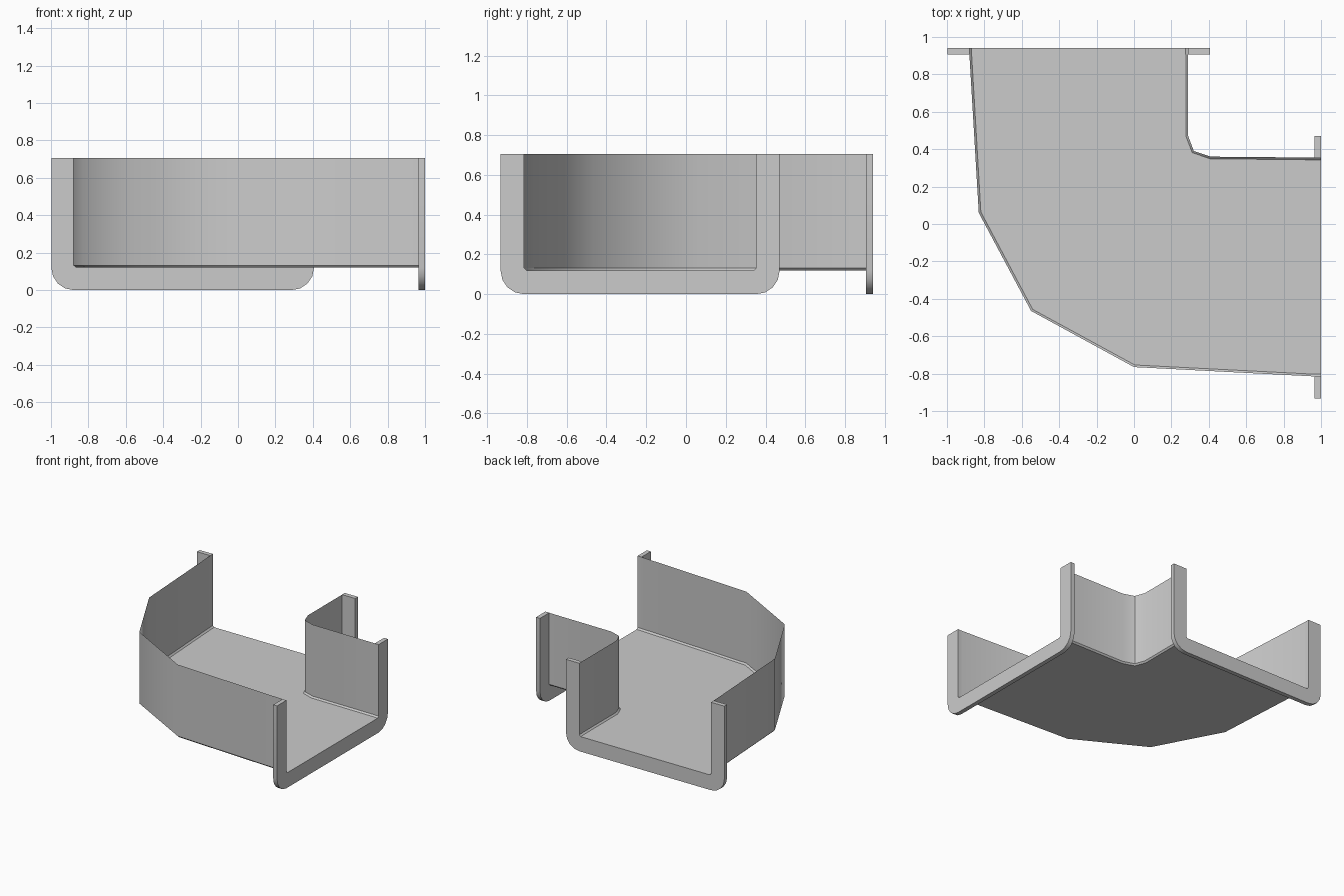
import bpy, bmesh, math

if "Cube" in bpy.data.objects:
    bpy.data.objects.remove(bpy.data.objects["Cube"])

TOP, FLOOR, LIP = 0.705, 0.12, 0.012


def make_object(name, bm):
    bmesh.ops.recalc_face_normals(bm, faces=bm.faces)
    mesh = bpy.data.meshes.new(name)
    bm.to_mesh(mesh)
    bm.free()
    ob = bpy.data.objects.new(name, mesh)
    bpy.context.collection.objects.link(ob)
    bpy.ops.object.select_all(action='DESELECT')
    ob.select_set(True)
    bpy.context.view_layer.objects.active = ob
    bpy.ops.object.shade_smooth_by_angle(angle=math.radians(40))
    return ob


# Elbow trough: thin sheet lofted through outer/inner station pairs
outer = [(-0.88, 0.905), (-0.83, 0.06), (-0.55, -0.465), (0, -0.765), (0.965, -0.815)]
inner = [(0.29, 0.905), (0.29, 0.47), (0.32, 0.39), (0.41, 0.36), (0.965, 0.355)]
bm = bmesh.new()
rows = []
for (ox, oy), (ix, iy) in zip(outer, inner):
    length = math.hypot(ix - ox, iy - oy)
    dx, dy = (ix - ox) / length * LIP, (iy - oy) / length * LIP
    section = [(ox, oy, TOP), (ox, oy, FLOOR + LIP), (ox + dx, oy + dy, FLOOR),
               (ix - dx, iy - dy, FLOOR), (ix, iy, FLOOR + LIP), (ix, iy, TOP)]
    rows.append([bm.verts.new(p) for p in section])
for a, b in zip(rows, rows[1:]):
    for i in range(5):
        bm.faces.new((a[i], a[i + 1], b[i + 1], b[i]))
make_object("elbow_trough", bm)


# U-shaped end flanges: outer edge with rounded lower corners, inner opening
def flange(name, place, near, far):
    lo, hi, r = -0.88, 0.288, 0.118
    rim = [(lo - r, TOP)]
    rim += [(lo - r * math.cos(t), r - r * math.sin(t))
            for t in (math.radians(22.5 * k) for k in range(5))]
    rim += [(hi + r * math.sin(t), r - r * math.cos(t))
            for t in (math.radians(22.5 * k) for k in range(5))]
    rim += [(hi + r, TOP)]
    hole = [(hi, TOP), (hi, FLOOR + LIP), (hi - LIP, FLOOR),
            (lo + LIP, FLOOR), (lo, FLOOR + LIP), (lo, TOP)]
    bm = bmesh.new()
    face = bm.faces.new([bm.verts.new(place(u, near, z)) for u, z in rim + hole])
    ext = bmesh.ops.extrude_face_region(bm, geom=[face], use_keep_orig=True)
    shift = [b - a for a, b in zip(place(0, near, 0), place(0, far, 0))]
    bmesh.ops.translate(bm, vec=shift,
                        verts=[g for g in ext['geom'] if isinstance(g, bmesh.types.BMVert)])
    bmesh.ops.triangulate(bm, faces=[f for f in bm.faces if len(f.verts) > 4])
    make_object(name, bm)


flange("back_flange", lambda u, d, z: (u, d, z), 0.905, 0.94)
flange("right_flange", lambda u, d, z: (d + 0.06, u + 0.065, z), 0.905, 0.94)
